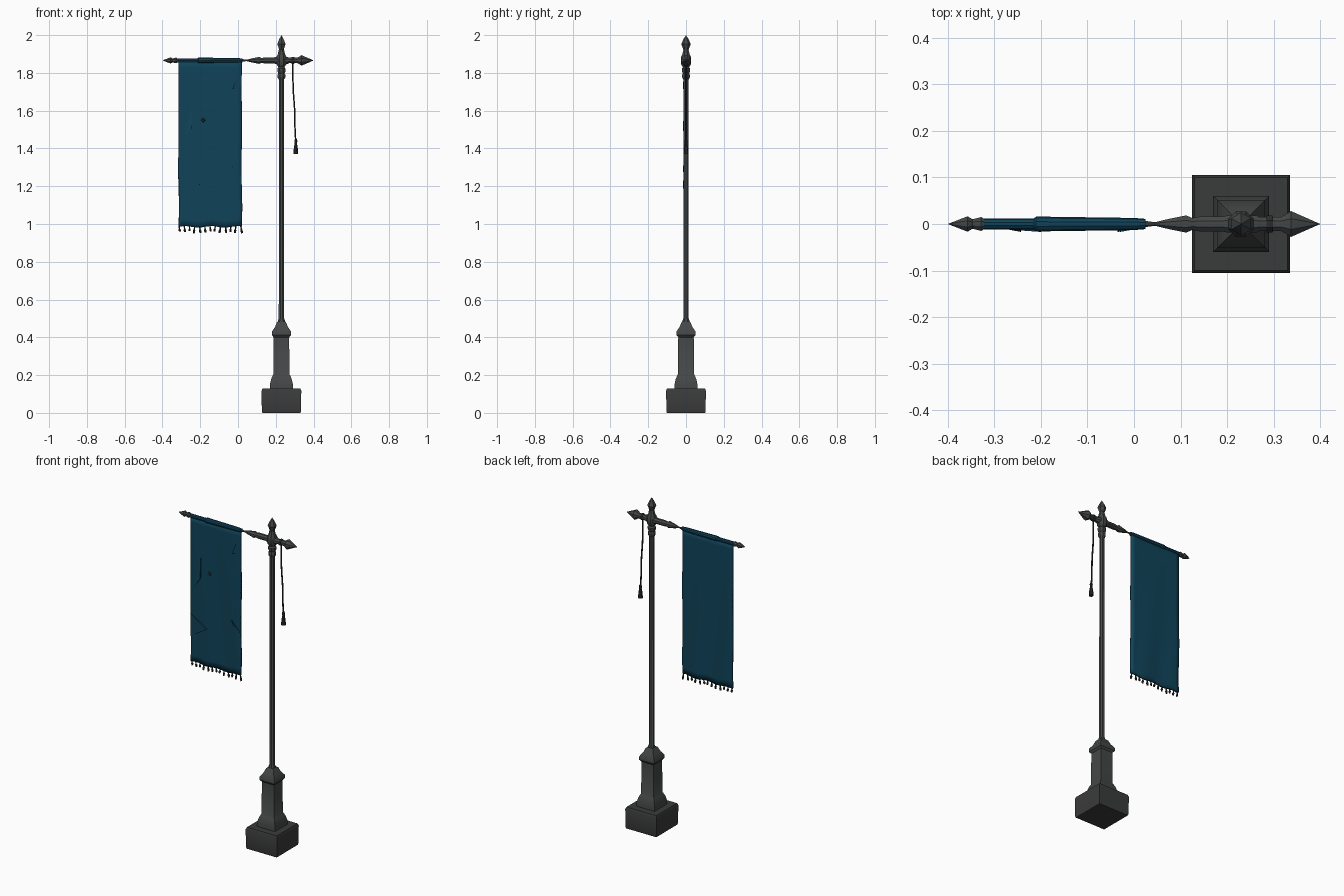
import bpy, bmesh, math, random
from mathutils import Matrix, Vector

random.seed(4)
cube = bpy.data.objects.get("Cube")
if cube:
    bpy.data.objects.remove(cube, do_unlink=True)

POLE_X, BAR_Z = 0.23, 1.866
CLOTH_L, CLOTH_R, CLOTH_BOTTOM = -0.315, 0.02, 0.985


def material(name, rgb):
    m = bpy.data.materials.new(name)
    m.use_nodes = True
    m.diffuse_color = (*rgb, 1)
    m.node_tree.nodes["Principled BSDF"].inputs["Base Color"].default_value = (*rgb, 1)
    return m


IRON = material("dark iron", (0.058, 0.064, 0.062))
STONE = material("dark base", (0.042, 0.044, 0.043))
BLUE = material("deep blue cloth", (0.005, 0.056, 0.1))
ROPE = material("charcoal rope", (0.025, 0.024, 0.023))


def finish(bm, name, mat, angle=35):
    bmesh.ops.recalc_face_normals(bm, faces=bm.faces)
    mesh = bpy.data.meshes.new(name)
    bm.to_mesh(mesh)
    bm.free()
    mesh.materials.append(mat)
    ob = bpy.data.objects.new(name, mesh)
    bpy.context.collection.objects.link(ob)
    bpy.ops.object.select_all(action="DESELECT")
    ob.select_set(True)
    bpy.context.view_layer.objects.active = ob
    bpy.ops.object.shade_smooth_by_angle(angle=math.radians(angle))
    return ob


def add_lathe(bm, profile, sides, matrix):
    """Rings of (radius, height) joined into a closed solid; radius 0 is a point."""
    rings = []
    for r, h in profile:
        n = sides if r > 0 else 1
        turn = [2 * math.pi * (i + 0.5) / sides for i in range(n)]
        rings.append([bm.verts.new(matrix @ Vector((r * math.cos(a), r * math.sin(a), h)))
                      for a in turn])
    for a, b in zip(rings, rings[1:]):
        for i in range(sides):
            j = (i + 1) % sides
            quad = [a[i % len(a)], a[j % len(a)], b[j % len(b)], b[i % len(b)]]
            bm.faces.new(list(dict.fromkeys(quad)))
    for ring in (rings[0], rings[-1]):
        if len(ring) > 2:
            bm.faces.new(ring)


def lathe(name, profile, mat, sides=8, matrix=None, angle=35):
    bm = bmesh.new()
    add_lathe(bm, profile, sides, matrix or Matrix.Translation((POLE_X, 0, 0)))
    return finish(bm, name, mat, angle)


def square_stack(name, profile, mat):
    """Four-sided stack given as (half width, height)."""
    return lathe(name, [(w * math.sqrt(2), h) for w, h in profile], mat, 4)


# Foot and square pedestal
square_stack("base_block", [(0.101, 0), (0.104, 0.01), (0.105, 0.118), (0.1, 0.13)], STONE)
square_stack("pedestal", [(0.06, 0.128), (0.06, 0.155), (0.054, 0.18), (0.047, 0.197),
                          (0.042, 0.205), (0.041, 0.4), (0.051, 0.412), (0.051, 0.43),
                          (0.034, 0.455), (0.024, 0.48), (0.018, 0.485)], IRON)

# Pole with collars and spear finial
lathe("pole", [(0.02, 0.475), (0.02, 0.49), (0.0155, 0.5), (0.0145, 1.775)], IRON)
lathe("pole_collar", [(0.015, 1.765), (0.022, 1.775), (0.022, 1.79), (0.018, 1.797),
                      (0.024, 1.81), (0.024, 1.822), (0.017, 1.83), (0.028, 1.845),
                      (0.029, 1.885), (0.02, 1.9), (0.018, 1.912), (0.014, 1.925)], IRON)
lathe("top_finial", [(0.013, 1.92), (0.018, 1.935), (0.025, 1.952), (0.014, 1.978),
                     (0, 2.0)], IRON, 6)

# Crossbar with pointed ends, turned along x
ALONG_X = Matrix.Translation((0, 0, BAR_Z)) @ Matrix.Rotation(math.pi / 2, 4, "Y")
lathe("crossbar", [(0, -0.4), (0.018, -0.357), (0.011, -0.347), (0.016, -0.328),
                   (0.008, -0.315), (0.008, 0.02), (0.004, 0.045), (0.012, 0.075),
                   (0.02, 0.112), (0.014, 0.125), (0.017, 0.14), (0.017, 0.19),
                   (0.02, 0.2), (0.02, 0.262), (0.016, 0.27), (0.016, 0.315),
                   (0.022, 0.325), (0.03, 0.337), (0, 0.4)], IRON, 8, ALONG_X)

# Banner: sleeve around the bar and a hanging, softly rippled sheet
lathe("banner_sleeve", [(0.012, CLOTH_L - 0.008), (0.012, -0.215), (0.016, -0.21),
                        (0.013, 0.0), (0.011, 0.025)], BLUE, 10, ALONG_X)
bm = bmesh.new()
bmesh.ops.create_grid(bm, x_segments=16, y_segments=24, size=0.5)
for v in bm.verts:
    u, t = v.co.x + 0.5, v.co.y + 0.5
    edge = 0.003 * math.sin(t * 13) * (1 - t)
    v.co = (CLOTH_L + u * (CLOTH_R - CLOTH_L) + edge,
            0.0025 * math.sin(u * 11 + t * 3) * (1 - t),
            CLOTH_BOTTOM + t * (BAR_Z - CLOTH_BOTTOM) + 0.004 * math.sin(u * 15) * (1 - t))
banner = finish(bm, "banner_cloth", BLUE, 60)
solid = banner.modifiers.new("thickness", "SOLIDIFY")
solid.thickness, solid.offset = 0.014, 0

# Creases on the front: shallow wedges rising to one corner
creases = [((-0.312, 1.275), (-0.2, 1.21), (-0.312, 1.14)),
           ((0.017, 1.25), (-0.035, 1.31), (0.017, 1.2)),
           ((-0.245, 1.63), (-0.243, 1.51), (-0.285, 1.45)),
           ((0.015, 1.84), (-0.03, 1.715), (0.015, 1.73))]
for i, pts in enumerate(creases):
    bm = bmesh.new()
    back = [bm.verts.new((x, -0.004, z)) for x, z in pts]
    front = [bm.verts.new((x, -0.017 if k == 1 else -0.009, z)) for k, (x, z) in enumerate(pts)]
    bm.faces.new(back)
    bm.faces.new(front)
    for k in range(3):
        j = (k + 1) % 3
        bm.faces.new((back[k], back[j], front[j], front[k]))
    finish(bm, f"cloth_crease_{i + 1}", BLUE)

# Small diamond stud on the cloth
lathe("diamond_stud", [(0.013, 0), (0.008, 0.004)], ROPE, 4,
      Matrix.Translation((-0.185, -0.007, 1.55)) @ Matrix.Rotation(math.pi / 2, 4, "X")
      @ Matrix.Rotation(math.pi / 4, 4, "Z"))

# Fringe of little tassels
bm = bmesh.new()
COUNT = 13
for i in range(COUNT):
    x = CLOTH_L + 0.004 + i * (CLOTH_R - CLOTH_L - 0.008) / (COUNT - 1)
    drop = random.uniform(0.022, 0.036)
    lean = Matrix.Rotation(random.uniform(-0.2, 0.2), 4, "Y")
    add_lathe(bm, [(0.004, 0.008), (0.004, -drop * 0.4), (0.007, -drop * 0.6), (0.005, -drop)],
              5, Matrix.Translation((x, 0, CLOTH_BOTTOM)) @ lean)
finish(bm, "fringe", ROPE)

# Hanging cord and its tassel
curve = bpy.data.curves.new("hanging_cord", "CURVE")
curve.dimensions = "3D"
curve.bevel_depth, curve.bevel_resolution, curve.resolution_u = 0.0045, 1, 4
curve.use_fill_caps = True
path = [(0.291, 1.86), (0.292, 1.72), (0.3, 1.6), (0.302, 1.5), (0.306, 1.43)]
spline = curve.splines.new("BEZIER")
spline.bezier_points.add(len(path) - 1)
for p, (x, z) in zip(spline.bezier_points, path):
    p.co = (x, 0, z)
    p.handle_left_type = p.handle_right_type = "AUTO"
curve.materials.append(ROPE)
bpy.context.collection.objects.link(bpy.data.objects.new("hanging_cord", curve))
lathe("cord_tassel", [(0.005, 1.45), (0.009, 1.44), (0.007, 1.425), (0.011, 1.405),
                      (0.014, 1.37)], ROPE, 8, Matrix.Translation((0.306, 0, 0)))
lathe("cord_ring", [(0.019, 0.284), (0.02, 0.288), (0.02, 0.294), (0.019, 0.298)],
      ROPE, 8, ALONG_X)
